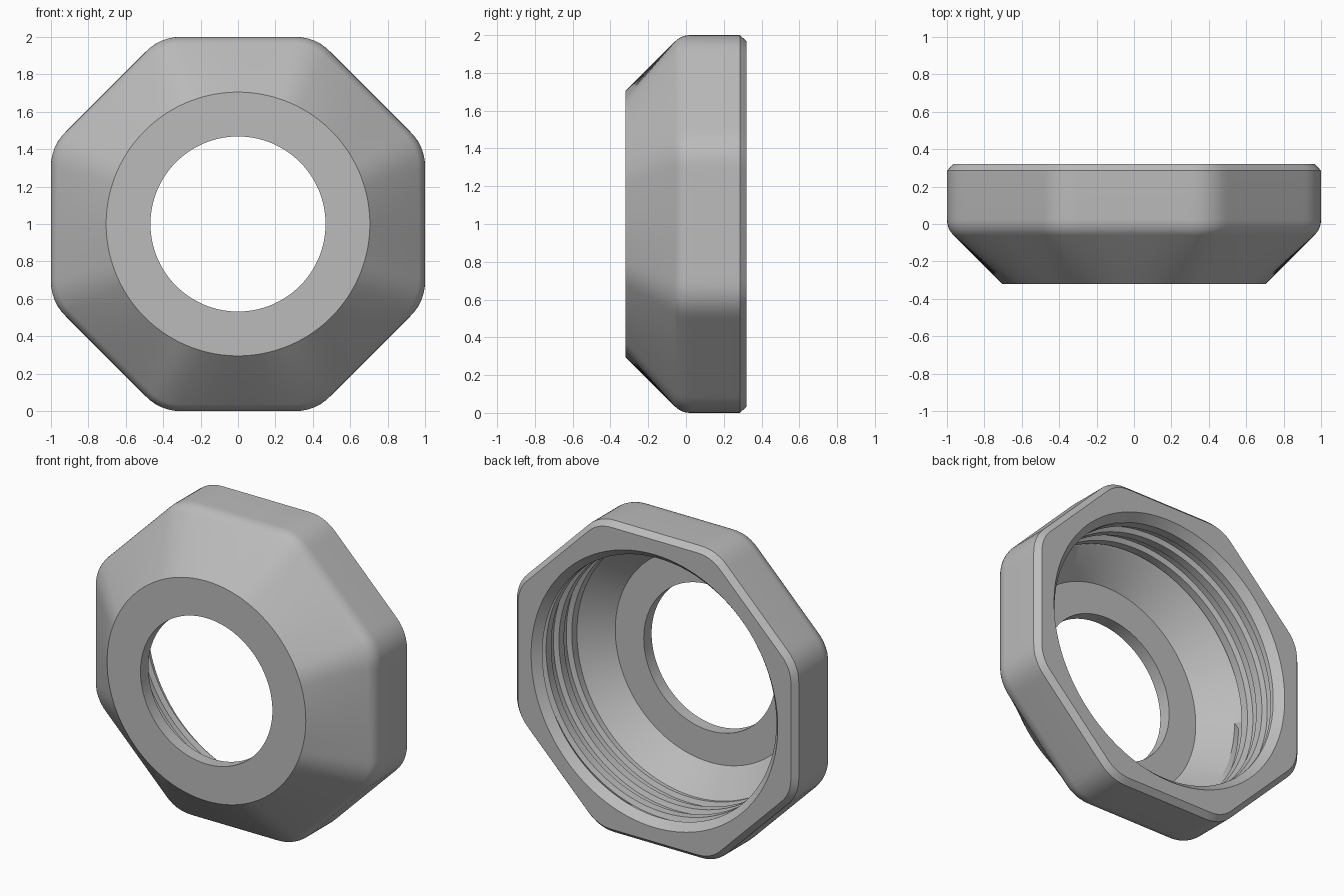
import bpy, bmesh
from math import sin, cos, tan, pi, sqrt

old = bpy.data.objects.get("Cube")
if old:
    bpy.data.objects.remove(old, do_unlink=True)

SEGMENTS = 192
HALF = pi / 8

# Material
steel = bpy.data.materials.new("plain grey metal")
steel.use_nodes = True
grey = (0.5, 0.5, 0.5, 1)
steel.diffuse_color = grey
steel.node_tree.nodes["Principled BSDF"].inputs["Base Color"].default_value = grey


def octagon(inset):
    """Radius by angle of an octagon with rounded corners."""
    apothem, corner = 1 - inset, 0.25 - inset

    def radius(angle):
        a = abs((angle + HALF) % (2 * HALF) - HALF)
        if apothem * tan(a) <= (apothem - corner) * tan(HALF):
            return apothem / cos(a)
        c, b = (apothem - corner) / cos(HALF), HALF - a
        return c * cos(b) + sqrt(corner ** 2 - (c * sin(b)) ** 2)
    return radius


def circle(r):
    return lambda angle: r


bm = bmesh.new()


def add_ring(point):
    """One column-wise ring; point(angle) gives radius and depth."""
    ring = []
    for i in range(SEGMENTS + 1):
        angle = 2 * pi * i / SEGMENTS
        r, y = point(angle)
        ring.append(bm.verts.new((r * cos(angle), y, 1 + r * sin(angle))))
    return ring


def flat_ring(shape, y):
    return add_ring(lambda angle: (shape(angle), y))


def skin(rings):
    for a, b in zip(rings, rings[1:]):
        for i in range(SEGMENTS):
            bm.faces.new((a[i], a[i + 1], b[i + 1], b[i]))


# Outside: hole, front face, loft to the octagon, rounded shoulder, back chamfer
rings = [flat_ring(circle(0.468), -0.24), flat_ring(circle(0.468), -0.32),
         flat_ring(circle(0.705), -0.32)]
for k in range(7):
    t = k / 6
    inset = 0.035 * (1 - t) ** 2
    y = -0.06 * (1 - t) ** 2 - 0.05 * t * (1 - t) + 0.025 * t ** 2
    rings.append(flat_ring(octagon(inset), y))
rings += [flat_ring(octagon(0), 0.285), flat_ring(octagon(0.032), 0.32)]

# Back rim and lead-in chamfer
BORE, START, END, PITCH = 0.83, -0.08, 0.27, 0.13
rings += [flat_ring(circle(0.875), 0.32), flat_ring(circle(BORE), END)]
skin(rings)

# Inner floor and cone
skin([flat_ring(circle(0.468), -0.24), flat_ring(circle(0.67), -0.24),
      flat_ring(circle(BORE), START)])

# Helical thread: land, step out, groove, step back
GROOVE = ((0, 0), (0.4, 0), (0.5, 0.03), (0.9, 0.03))


def thread_ring(turn, phase, depth):
    def point(angle):
        y = START + PITCH * (turn + phase + angle / (2 * pi))
        if y <= START:
            return BORE, START
        if y >= END:
            return BORE, END
        return BORE + depth, y
    return point


skin([add_ring(thread_ring(turn, phase, depth))
      for turn in range(-2, 4) for phase, depth in GROOVE])

bmesh.ops.remove_doubles(bm, verts=bm.verts, dist=0.0002)
bmesh.ops.dissolve_degenerate(bm, edges=bm.edges, dist=0.0001)
bmesh.ops.recalc_face_normals(bm, faces=bm.faces)

mesh = bpy.data.meshes.new("octagonal_nut")
bm.to_mesh(mesh)
bm.free()
mesh.materials.append(steel)
nut = bpy.data.objects.new("octagonal_nut", mesh)
bpy.context.collection.objects.link(nut)

bpy.ops.object.select_all(action="DESELECT")
nut.select_set(True)
bpy.context.view_layer.objects.active = nut
bpy.ops.object.shade_smooth_by_angle(angle=0.45)
